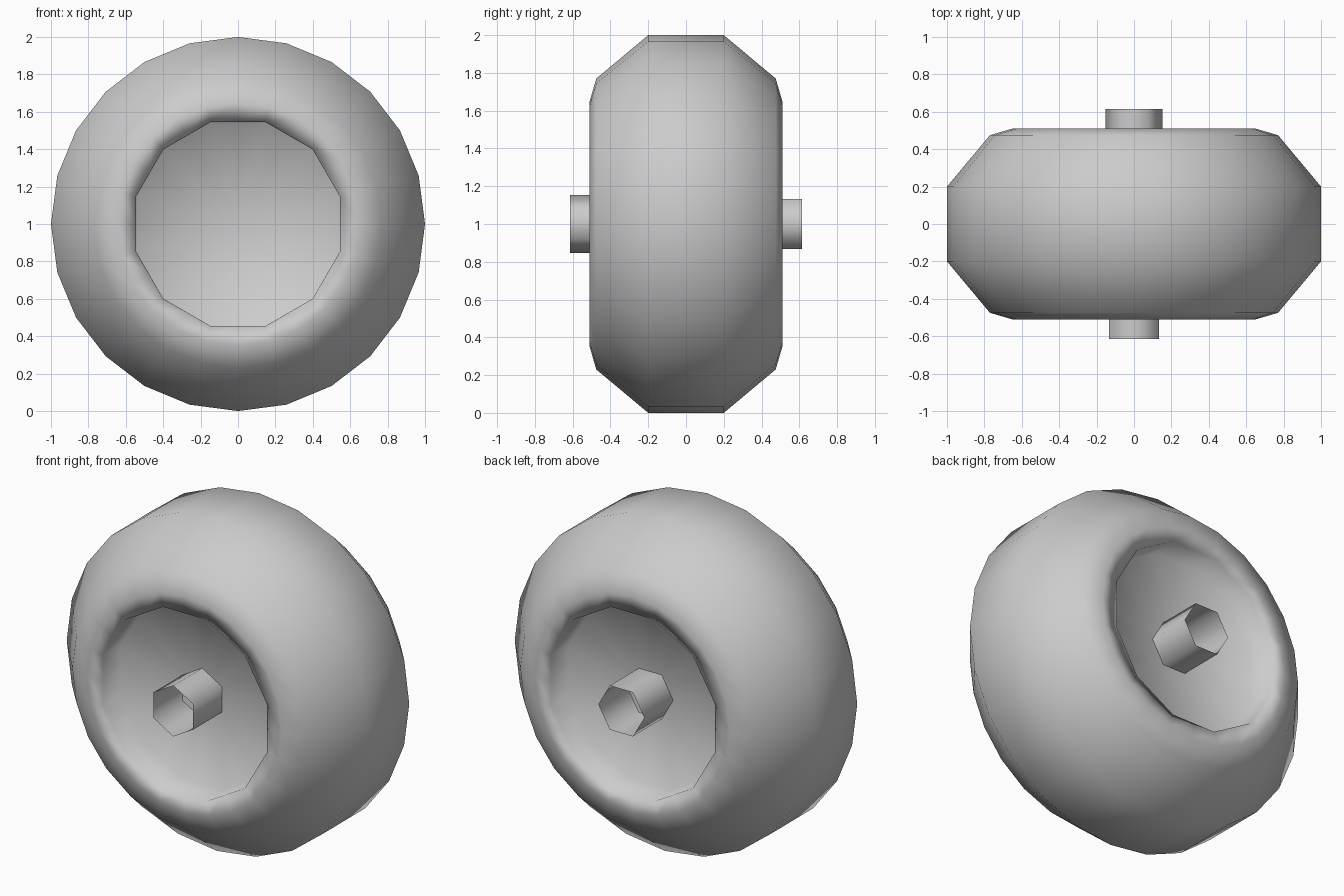
import bpy, bmesh
from math import sin, cos, pi

if "Cube" in bpy.data.objects:
    bpy.data.objects.remove(bpy.data.objects["Cube"], do_unlink=True)

grey = bpy.data.materials.new("plain_grey")
grey.use_nodes = True
colour = (0.6, 0.6, 0.6, 1)
grey.diffuse_color = colour
grey.node_tree.nodes["Principled BSDF"].inputs["Base Color"].default_value = colour

AXLE_Z = 1.0


def ring(bm, radius, y, sides, start=0.0, coarse=False):
    """Ring of vertices around the axle; coarse flattens it to half the sides."""
    verts = []
    for i in range(sides):
        r = radius * cos(2 * pi / sides) if coarse and i % 2 == 0 else radius
        t = start + 2 * pi * i / sides
        verts.append(bm.verts.new((r * sin(t), y, AXLE_Z + r * cos(t))))
    return verts


def bridge(bm, a, b):
    for i in range(len(a)):
        j = (i + 1) % len(a)
        bm.faces.new((a[i], a[j], b[j], b[i]))


def finish(bm, name):
    bmesh.ops.recalc_face_normals(bm, faces=bm.faces)
    for f in bm.faces:
        f.smooth = True
    mesh = bpy.data.meshes.new(name)
    bm.to_mesh(mesh)
    bm.free()
    mesh.materials.append(grey)
    obj = bpy.data.objects.new(name, mesh)
    bpy.context.collection.objects.link(obj)
    return obj


# Tyre with a recessed twelve-sided disc on each face: radius, depth, coarse
half = [(0.562, 0.34, True), (0.565, 0.505, True), (0.65, 0.51, False),
        (0.77, 0.475, False), (1.0, 0.2, False)]
profile = [(r, -y, c) for r, y, c in half] + [(r, y, c) for r, y, c in reversed(half)]
bm = bmesh.new()
rings = [ring(bm, r, y, 24, coarse=c) for r, y, c in profile]
for a, b in zip(rings, rings[1:]):
    bridge(bm, a, b)
for end in (rings[0], rings[-1]):
    centre = bm.verts.new((0, end[0].co.y, AXLE_Z))
    for i in range(len(end)):
        bm.faces.new((end[i], end[(i + 1) % len(end)], centre))
wheel = finish(bm, "wheel")
weighted = wheel.modifiers.new("soft_shading", 'WEIGHTED_NORMAL')
weighted.mode = 'FACE_AREA'

# Open six-sided axle sleeves, turned differently on each side
for name, side, turn in (("front_axle_sleeve", -1, 0), ("back_axle_sleeve", 1, pi / 6)):
    bm = bmesh.new()
    bridge(bm, ring(bm, 0.153, side * 0.32, 6, turn), ring(bm, 0.153, side * 0.615, 6, turn))
    finish(bm, name)
